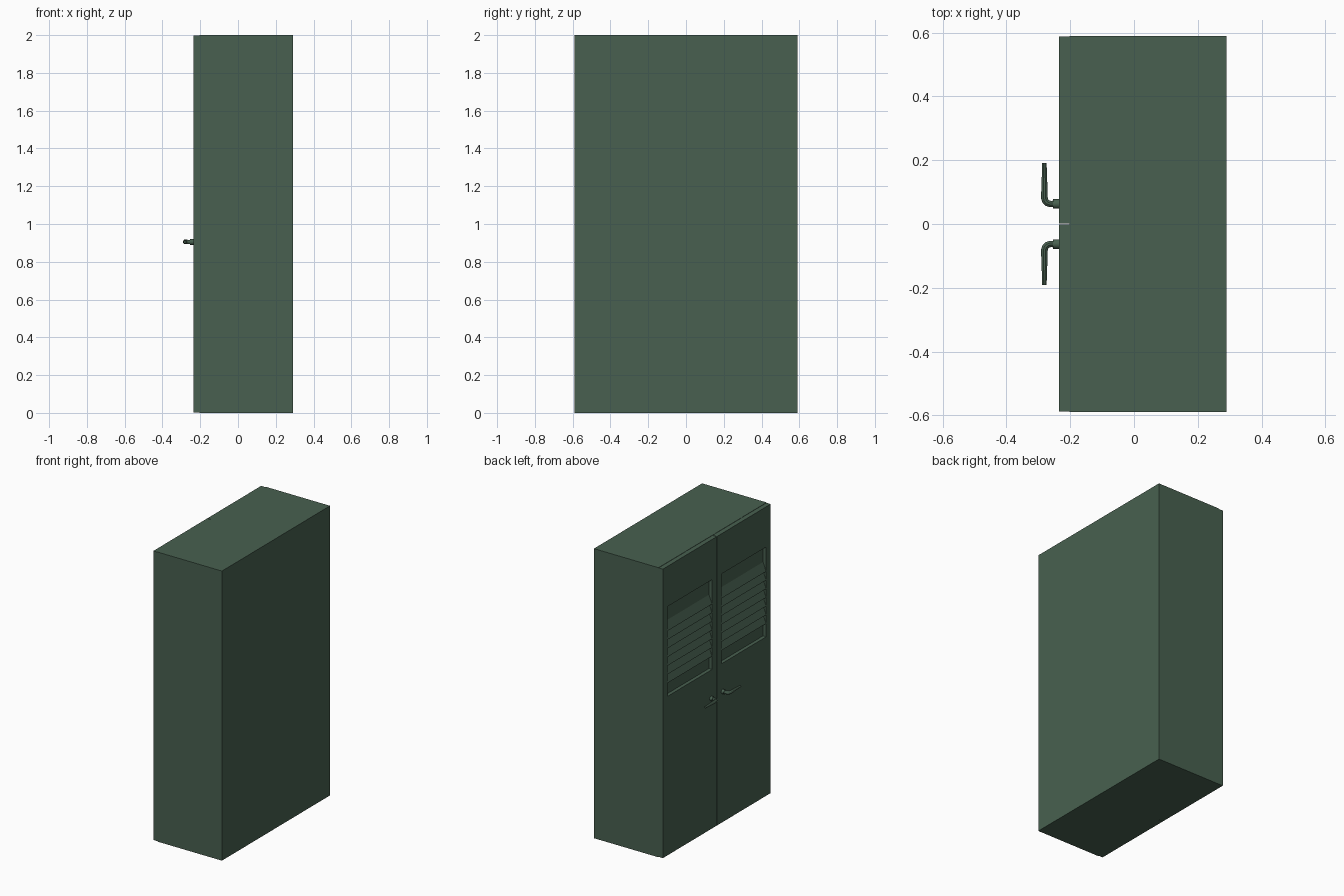
import bpy, bmesh
from mathutils import Vector

if "Cube" in bpy.data.objects:
    bpy.data.objects.remove(bpy.data.objects["Cube"])

green = bpy.data.materials.new("dark_green_paint")
green.diffuse_color = (0.065, 0.118, 0.080, 1)
green.use_nodes = True
green.node_tree.nodes["Principled BSDF"].inputs["Base Color"].default_value = green.diffuse_color

BACK, SEAM, FRONT = 0.29, -0.203, -0.235   # x planes: cabinet back, door back, door face
HALF = 0.59
VENT_Y, VENT_Z, POCKET = (0.05, 0.54), (1.10, 1.72), 0.024


def finish(bm, name):
    bmesh.ops.recalc_face_normals(bm, faces=bm.faces)
    me = bpy.data.meshes.new(name)
    bm.to_mesh(me)
    bm.free()
    me.materials.append(green)
    ob = bpy.data.objects.new(name, me)
    bpy.context.collection.objects.link(ob)
    return ob


def box_bm(x0, x1, y0, y1, z0, z1):
    bm = bmesh.new()
    bmesh.ops.create_cube(bm, size=1)
    for v in bm.verts:
        v.co = Vector((x1 if v.co.x > 0 else x0,
                       y1 if v.co.y > 0 else y0,
                       z1 if v.co.z > 0 else z0))
    return bm


def prism(bm, profile, y0, y1):
    """Extrude an (x, z) profile along y."""
    f = bm.faces.new([bm.verts.new((x, y0, z)) for x, z in profile])
    r = bmesh.ops.extrude_face_region(bm, geom=[f])
    vs = [g for g in r["geom"] if isinstance(g, bmesh.types.BMVert)]
    bmesh.ops.translate(bm, verts=vs, vec=(0, y1 - y0, 0))


# cabinet body
finish(box_bm(SEAM, BACK, -HALF, HALF, 0, 2), "cabinet_body")

for side, s in (("left", 1), ("right", -1)):
    # door with a recessed vent pocket
    ys = sorted((s * 0.002, s * (HALF - 0.002)))
    bm = box_bm(FRONT, SEAM, ys[0], ys[1], 0.002, 1.998)
    cuts = [((0, s * y, 0), (0, 1, 0)) for y in VENT_Y]
    cuts += [((0, 0, z), (0, 0, 1)) for z in VENT_Z]
    for co, no in cuts:
        bmesh.ops.bisect_plane(bm, geom=bm.verts[:] + bm.edges[:] + bm.faces[:],
                               plane_co=co, plane_no=no)
    for f in bm.faces[:]:
        c = f.calc_center_median()
        if (c.x < FRONT + 1e-4 and VENT_Y[0] < s * c.y < VENT_Y[1]
                and VENT_Z[0] < c.z < VENT_Z[1]):
            r = bmesh.ops.extrude_face_region(bm, geom=[f])
            vs = [g for g in r["geom"] if isinstance(g, bmesh.types.BMVert)]
            bmesh.ops.translate(bm, verts=vs, vec=(POCKET, 0, 0))
            bmesh.ops.delete(bm, geom=[f], context='FACES')
            break
    finish(bm, side + "_door")

    # sloping louvre slats
    bm = bmesh.new()
    back = FRONT + POCKET
    for i in range(7):
        z = 1.19 + i * 0.06
        prism(bm, [(back, z), (FRONT + 0.002, z), (FRONT + 0.002, z + 0.003),
                   (back, z + 0.06)], s * VENT_Y[0], s * VENT_Y[1])
    finish(bm, side + "_louvre_slats")

    # handle collar
    bpy.ops.mesh.primitive_cylinder_add(vertices=20, radius=0.015, depth=0.021,
                                        location=(FRONT - 0.0085, s * 0.063, 0.905),
                                        rotation=(0, 1.570796, 0))
    collar = bpy.context.object
    collar.name = side + "_handle_collar"
    collar.data.materials.append(green)
    bpy.ops.object.shade_smooth_by_angle()

    # bent, tapering lever
    cu = bpy.data.curves.new(side + "_handle_lever", 'CURVE')
    cu.dimensions = '3D'
    cu.bevel_depth = 0.01
    cu.bevel_resolution = 3
    cu.use_fill_caps = True
    path = [(-0.250, 0.063, 1), (-0.264, 0.063, 1), (-0.272, 0.066, 1.03),
            (-0.278, 0.072, 1.05), (-0.281, 0.082, 1.05), (-0.281, 0.1, 1),
            (-0.281, 0.192, 0.68)]
    sp = cu.splines.new('POLY')
    sp.points.add(len(path) - 1)
    for p, (x, y, r) in zip(sp.points, path):
        p.co = (x, s * y, 0, 1)
        p.radius = r
    lever = bpy.data.objects.new(side + "_handle_lever", cu)
    lever.location.z = 0.905
    lever.scale.z = 1.2
    bpy.context.collection.objects.link(lever)
    bpy.ops.object.select_all(action='DESELECT')
    lever.select_set(True)
    bpy.context.view_layer.objects.active = lever
    bpy.ops.object.convert(target='MESH')
    lever = bpy.context.object
    lever.data.materials.clear()
    lever.data.materials.append(green)
    bpy.ops.object.shade_smooth_by_angle()
